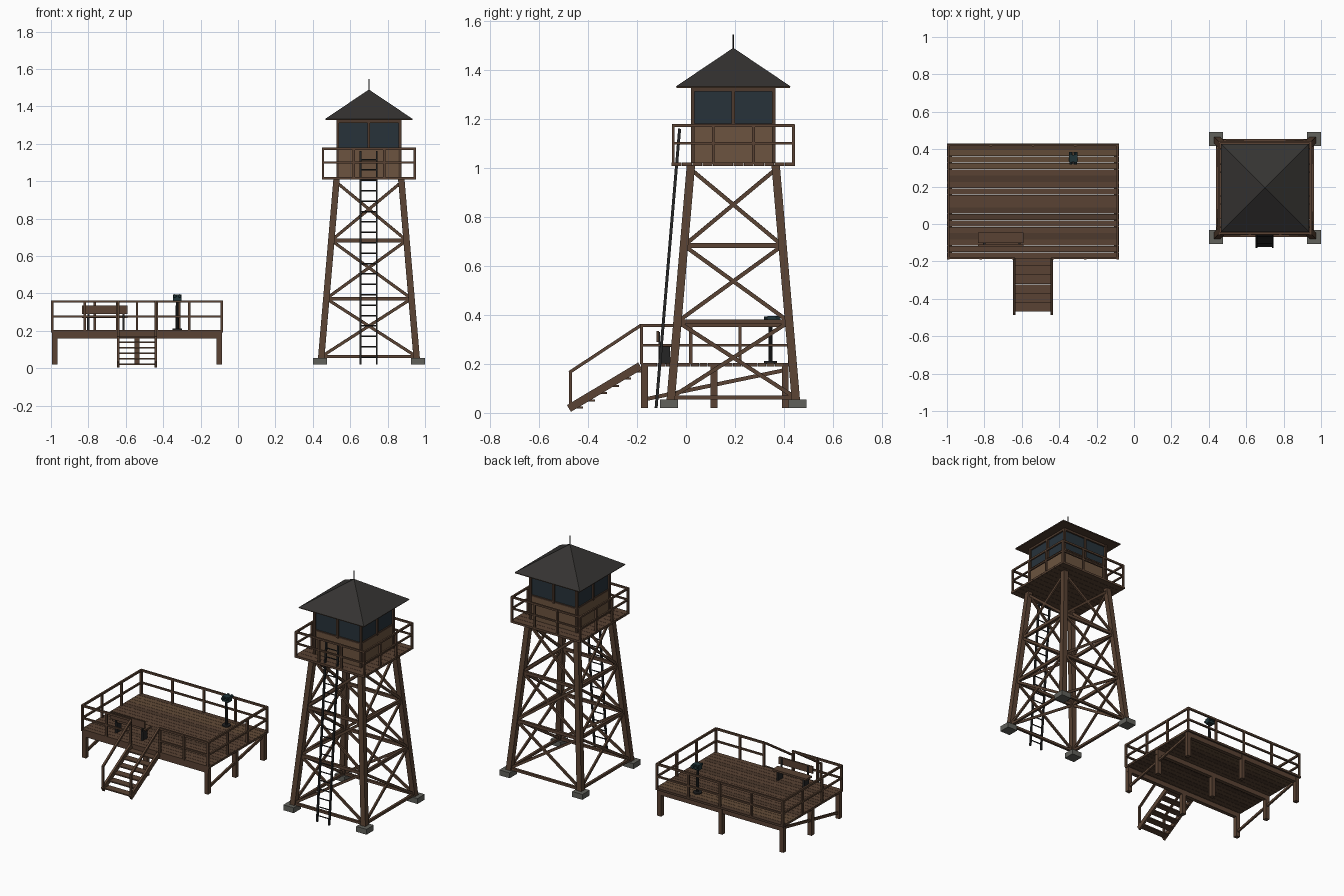
import bpy, bmesh, math
from mathutils import Vector, Matrix

if "Cube" in bpy.data.objects:
    bpy.data.objects.remove(bpy.data.objects["Cube"])


def mat(name, r, g, b):
    m = bpy.data.materials.new(name)
    m.diffuse_color = (r, g, b, 1)
    m.use_nodes = True
    m.node_tree.nodes["Principled BSDF"].inputs["Base Color"].default_value = m.diffuse_color
    return m


WOOD = mat("wood", .10, .055, .033)
DARKWOOD = mat("dark_wood", .075, .042, .026)
LIGHTWOOD = mat("light_wood", .12, .07, .038)
WALL = mat("wall_boards", .15, .088, .05)
ROOF = mat("roof_shingle", .035, .033, .031)
GLASS = mat("window_glass", .02, .032, .042)
STONE = mat("concrete", .12, .12, .105)
METAL = mat("dark_metal", .018, .018, .018)
TEAL = mat("scope_paint", .015, .035, .04)


class Part:
    """Collects boxes, beams and cylinders into one object."""
    def __init__(self, name, material):
        self.name, self.material, self.bm = name, material, bmesh.new()

    def box(self, lo, hi):
        lo, hi = Vector(lo), Vector(hi)
        m = Matrix.Translation((lo + hi) / 2) @ Matrix.Diagonal((*(hi - lo), 1))
        bmesh.ops.create_cube(self.bm, size=1, matrix=m)

    def frame(self, p, q):
        d = (q - p).normalized()
        side = d.cross(Vector((0, 0, 1)))
        side = side.normalized() if math.hypot(d.x, d.y) > .2 else Vector((1, 0, 0))
        other = d.cross(side).normalized()
        side = other.cross(d)
        m = Matrix((side, other, d)).transposed().to_4x4()
        return Matrix.Translation((p + q) / 2) @ m, (q - p).length

    def beam(self, p, q, w, h=None):
        m, length = self.frame(Vector(p), Vector(q))
        m = m @ Matrix.Diagonal((w, h or w, length, 1))
        bmesh.ops.create_cube(self.bm, size=1, matrix=m)

    def cone(self, p, q, r1, r2, n=8):
        m, length = self.frame(Vector(p), Vector(q))
        bmesh.ops.create_cone(self.bm, cap_ends=True, segments=n, radius1=r1,
                              radius2=r2, depth=length, matrix=m)

    def done(self):
        bmesh.ops.recalc_face_normals(self.bm, faces=self.bm.faces)
        me = bpy.data.meshes.new(self.name)
        self.bm.to_mesh(me)
        self.bm.free()
        me.materials.append(self.material)
        bpy.context.collection.objects.link(bpy.data.objects.new(self.name, me))


def railing(part, a, b, n, z0, zm, zt, w):
    """Posts, middle rail and top rail from a to b."""
    a, b = Vector(a), Vector(b)
    for i in range(n + 1):
        p = a.lerp(b, i / n)
        part.box((p.x - w / 2, p.y - w / 2, z0), (p.x + w / 2, p.y + w / 2, zt))
    for z, h in ((zm, w * .8), (zt - w * .4, w)):
        part.beam((*a, z), (*b, z), w * .9, h)


# ---- low viewing deck: planks in three shades
X0, X1, Y0, Y1 = -1.0, -.08, -.185, .43
N = 18
shades = [WOOD, DARKWOOD, LIGHTWOOD]
planks = [Part("deck_planks_%d" % i, m) for i, m in enumerate(shades)]
pitch = (Y1 - Y0) / N
for i in range(N):
    y = Y0 + i * pitch
    planks[(0, 0, 0, 1, 0, 0, 1, 1, 0)[i % 9] if i < 14 else 2 if i < 17 else 1].box(
        (X0, y + .0008, .19), (X1, y + pitch - .0008, .204))
for p in planks:
    p.done()

# deck beams, legs and side braces
p = Part("deck_frame", WOOD)
for y in (-.17, .115, .405):
    p.box((X0 + .005, y - .013, .158), (X1 - .005, y + .013, .19))
    for x in (-.98, -.54, -.10):
        p.box((x - .014, y - .014, .02), (x + .014, y + .014, .19))
for x in (-.98, -.10):
    p.beam((x, -.17, .055), (x, .405, .175), .012, .016)
p.done()

# deck railing with a gap for the stairs
p = Part("deck_railing", WOOD)
xa, xb, ya, yb = -.992, -.088, -.182, .422
for a, b, n in (((xa, yb), (xb, yb), 4), ((xa, ya), (xa, yb), 3), ((xb, ya), (xb, yb), 3),
                ((xa, ya), (-.645, ya), 2), ((-.435, ya), (xb, ya), 2)):
    railing(p, a, b, n, .2, .277, .362, .013)
p.done()

# stairs
p = Part("stairs", WOOD)
for x in (-.64, -.44):
    p.beam((x, -.478, .018), (x, -.187, .192), .014, .032)
    p.box((x - .006, -.478, .02), (x + .006, -.466, .167))
    p.beam((x, -.476, .165), (x, -.185, .357), .013, .013)
for i in range(6):
    y, z = -.443 + i * .049, .022 + i * .0295
    p.box((-.637, y - .026, z - .004), (-.443, y + .022, z + .004))
p.done()

# bench
p = Part("bench_seat_and_back", WOOD)
p.box((-.835, -.102, .268), (-.59, -.045, .28))
p.box((-.835, -.12, .29), (-.59, -.11, .335))
p.done()
p = Part("bench_supports", METAL)
for x in (-.80, -.612):
    p.box((x - .006, -.112, .2), (x + .006, -.065, .27))
    p.box((x - .005, -.113, .26), (x + .005, -.107, .33))
p.done()

# scope on a pole
p = Part("scope_pole", METAL)
p.cone((-.325, .345, .2), (-.325, .345, .212), .026, .026, 12)
p.cone((-.325, .345, .21), (-.325, .345, .37), .009, .008, 10)
p.done()
p = Part("scope_head", TEAL)
p.box((-.348, .332, .362), (-.302, .368, .395))
for s in (-1, 1):
    p.cone((-.325 + s * .013, .318, .385), (-.325 + s * .013, .385, .385), .008, .011, 10)
p.done()

# ---- watchtower
CX, CY = .70, .193
ZB, ZT, RB, RT = .045, 1.01, .256, .173


def corner(k, z):
    """Centre of tower leg k at height z."""
    r = RB + (RT - RB) * (z - ZB) / (ZT - ZB)
    sx, sy = ((-1, -1), (1, -1), (1, 1), (-1, 1))[k % 4]
    return Vector((CX + sx * r, CY + sy * r, z))


feet, legs = Part("tower_footings", STONE), Part("tower_legs", WOOD)
girts, braces = Part("tower_girts", WOOD), Part("tower_cross_braces", WOOD)
levels = (.062, .372, .683, .995)
for k in range(4):
    c = corner(k, ZB)
    fx, fy = (CX + math.copysign(.262, c.x - CX), CY + math.copysign(.262, c.y - CY))
    feet.box((fx - .037, fy - .037, .02), (fx + .037, fy + .037, .055))
    legs.beam(corner(k, ZB), corner(k, ZT), .034)
    for i, z in enumerate(levels[:3]):
        girts.beam(corner(k, z), corner(k + 1, z), .016, .02 if i else .016)
        z2 = levels[i + 1]
        braces.beam(corner(k, z), corner(k + 1, z2), .011, .016)
        braces.beam(corner(k + 1, z), corner(k, z2), .011, .016)
for p in (feet, legs, girts, braces):
    p.done()

# gallery floor and railing
H = .252
p = Part("gallery_floor", WOOD)
for i in range(12):
    y = CY - H + i * H / 6
    p.box((CX - H, y + .0008, 1.008), (CX + H, y + H / 6 - .0008, 1.022))
p.done()
p = Part("gallery_railing", WOOD)
r = H - .007
ring = [(CX - r, CY - r), (CX + r, CY - r), (CX + r, CY + r), (CX - r, CY + r)]
for k in range(4):
    railing(p, ring[k], ring[(k + 1) % 4], 3, 1.015, 1.1, 1.178, .012)
p.done()

# cabin: boarded base, glass band and window frames
C = .166
for name, m, h, z0, z1 in (("cabin_walls", WALL, C, 1.02, 1.178),
                           ("cabin_windows", GLASS, C - .004, 1.178, 1.315)):
    p = Part(name, m)
    p.box((CX - h, CY - h, z0), (CX + h, CY + h, z1))
    p.done()
p = Part("cabin_frame", DARKWOOD)
for sx in (-1, 0, 1):
    for sy in (-1, 0, 1):
        if sx or sy:
            x, y = CX + sx * C, CY + sy * C
            z0 = 1.02 if sx and sy else 1.17
            p.box((x - .007, y - .007, z0), (x + .007, y + .007, 1.33))
p.box((CX - C - .004, CY - C - .004, 1.172), (CX + C + .004, CY + C + .004, 1.181))
p.box((CX - C - .006, CY - C - .006, 1.312), (CX + C + .006, CY + C + .006, 1.332))
p.done()

# roof, eave boards and mast
p = Part("roof", ROOF)
m = Matrix.Translation((CX, CY, 1.411)) @ Matrix.Rotation(math.pi / 4, 4, 'Z')
bmesh.ops.create_cone(p.bm, cap_ends=True, segments=4, radius1=.235 * math.sqrt(2),
                      radius2=0, depth=.158, matrix=m)
p.done()
p = Part("eave_boards", DARKWOOD)
p.box((CX - .232, CY - .232, 1.326), (CX + .232, CY + .232, 1.333))
p.done()
p = Part("roof_mast", METAL)
p.cone((CX, CY, 1.47), (CX, CY, 1.545), .004, .003, 6)
p.done()

# leaning ladder
p = Part("ladder", METAL)
lo, hi = Vector((0, -.122, .02)), Vector((0, -.026, 1.16))
for x in (.655, .742):
    p.beam(lo + Vector((x, 0, 0)), hi + Vector((x, 0, 0)), .01, .012)
for i in range(20):
    c = lo.lerp(hi, (i + .7) / 20.5)
    p.cone((.655, c.y, c.z), (.742, c.y, c.z), .004, .004, 6)
p.done()
